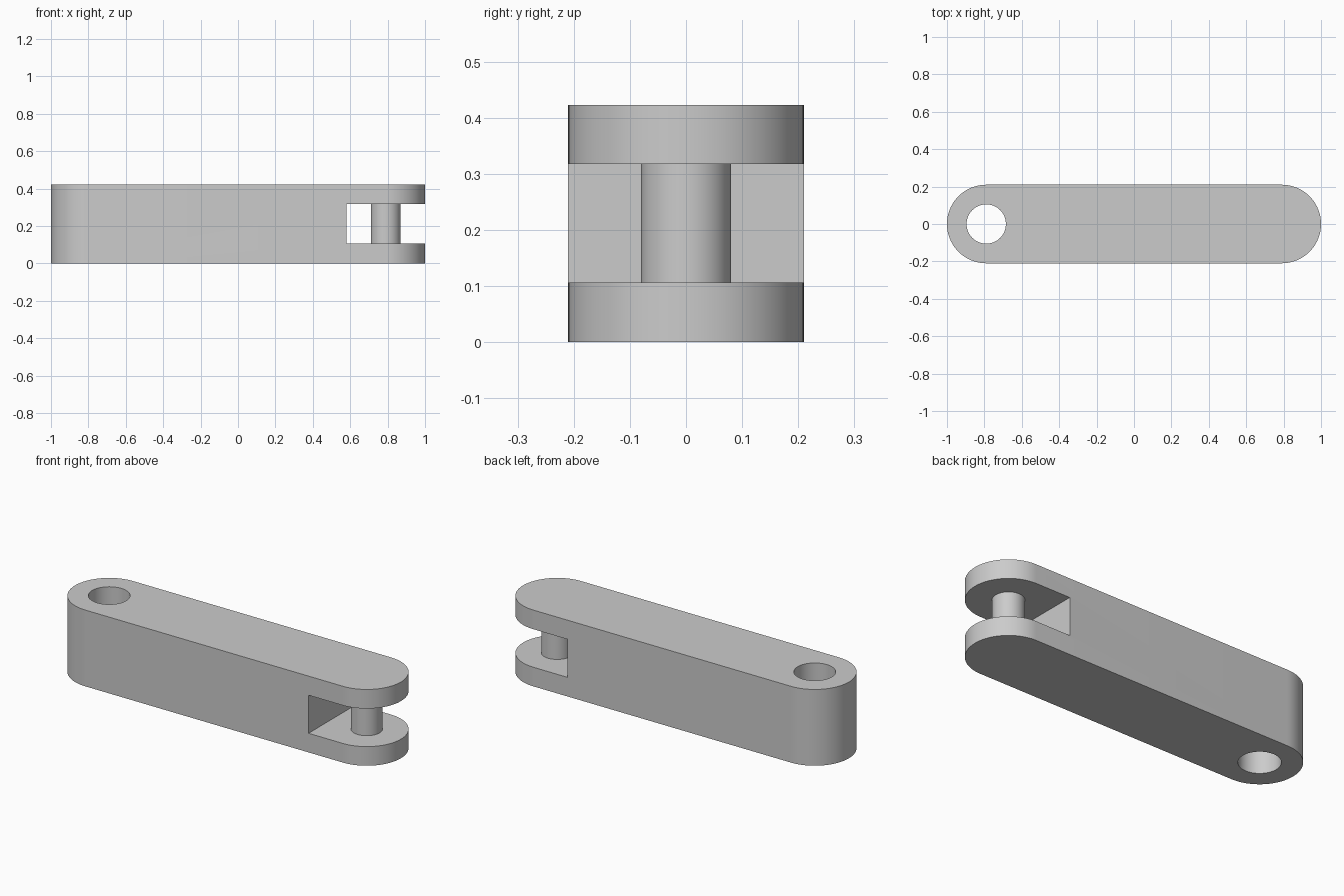
import bpy, bmesh
from math import pi, sin, cos

if "Cube" in bpy.data.objects:
    bpy.data.objects.remove(bpy.data.objects["Cube"], do_unlink=True)

RADIUS, HEIGHT = 0.21, 0.423      # bar end radius and thickness
END = 1 - RADIUS                  # distance of each end axis from the centre
SLOT_LOW, SLOT_HIGH, SLOT_X = 0.106, 0.317, 0.58

grey = bpy.data.materials.new("grey")
grey.use_nodes = True
grey.diffuse_color = (0.6, 0.6, 0.6, 1)
grey.node_tree.nodes["Principled BSDF"].inputs["Base Color"].default_value = grey.diffuse_color


def prism(name, outline, low, high):
    """Extrude a flat outline from low to high."""
    bm = bmesh.new()
    base = bm.faces.new([bm.verts.new((x, y, low)) for x, y in outline])
    top = bmesh.ops.extrude_face_region(bm, geom=[base])["geom"]
    verts = [v for v in top if isinstance(v, bmesh.types.BMVert)]
    bmesh.ops.translate(bm, verts=verts, vec=(0, 0, high - low))
    bmesh.ops.recalc_face_normals(bm, faces=bm.faces)
    mesh = bpy.data.meshes.new(name)
    bm.to_mesh(mesh)
    bm.free()
    mesh.materials.append(grey)
    obj = bpy.data.objects.new(name, mesh)
    bpy.context.collection.objects.link(obj)
    return obj


def arc(cx, radius, start, sweep, steps):
    return [(cx + radius * cos(start + sweep * i / steps),
             radius * sin(start + sweep * i / steps)) for i in range(steps + 1)]


def circle(cx, radius, steps=64):
    return arc(cx, radius, 0, 2 * pi, steps)[:-1]


def select_only(obj):
    bpy.ops.object.select_all(action="DESELECT")
    obj.select_set(True)
    bpy.context.view_layer.objects.active = obj


def cut(obj, cutter):
    cutter.hide_render = True
    mod = obj.modifiers.new("cut", "BOOLEAN")
    mod.operation, mod.solver, mod.object = "DIFFERENCE", "EXACT", cutter
    select_only(obj)
    bpy.ops.object.modifier_apply(modifier=mod.name)
    bpy.data.objects.remove(cutter, do_unlink=True)


# Round-ended bar
outline = arc(END, RADIUS, -pi / 2, pi, 48) + arc(-END, RADIUS, pi / 2, pi, 48)
link_bar = prism("link_bar", outline, 0, HEIGHT)

# Through hole at one end, fork slot at the other
cut(link_bar, prism("hole_cutter", circle(-END, 0.105), -0.1, HEIGHT + 0.1))
slot = [(SLOT_X, -0.4), (1.2, -0.4), (1.2, 0.4), (SLOT_X, 0.4)]
cut(link_bar, prism("slot_cutter", slot, SLOT_LOW, SLOT_HIGH))

# Pin bridging the fork
fork_pin = prism("fork_pin", circle(END, 0.08), SLOT_LOW, SLOT_HIGH)

for part in (link_bar, fork_pin):
    select_only(part)
    bpy.ops.object.shade_smooth_by_angle(angle=pi / 6)
